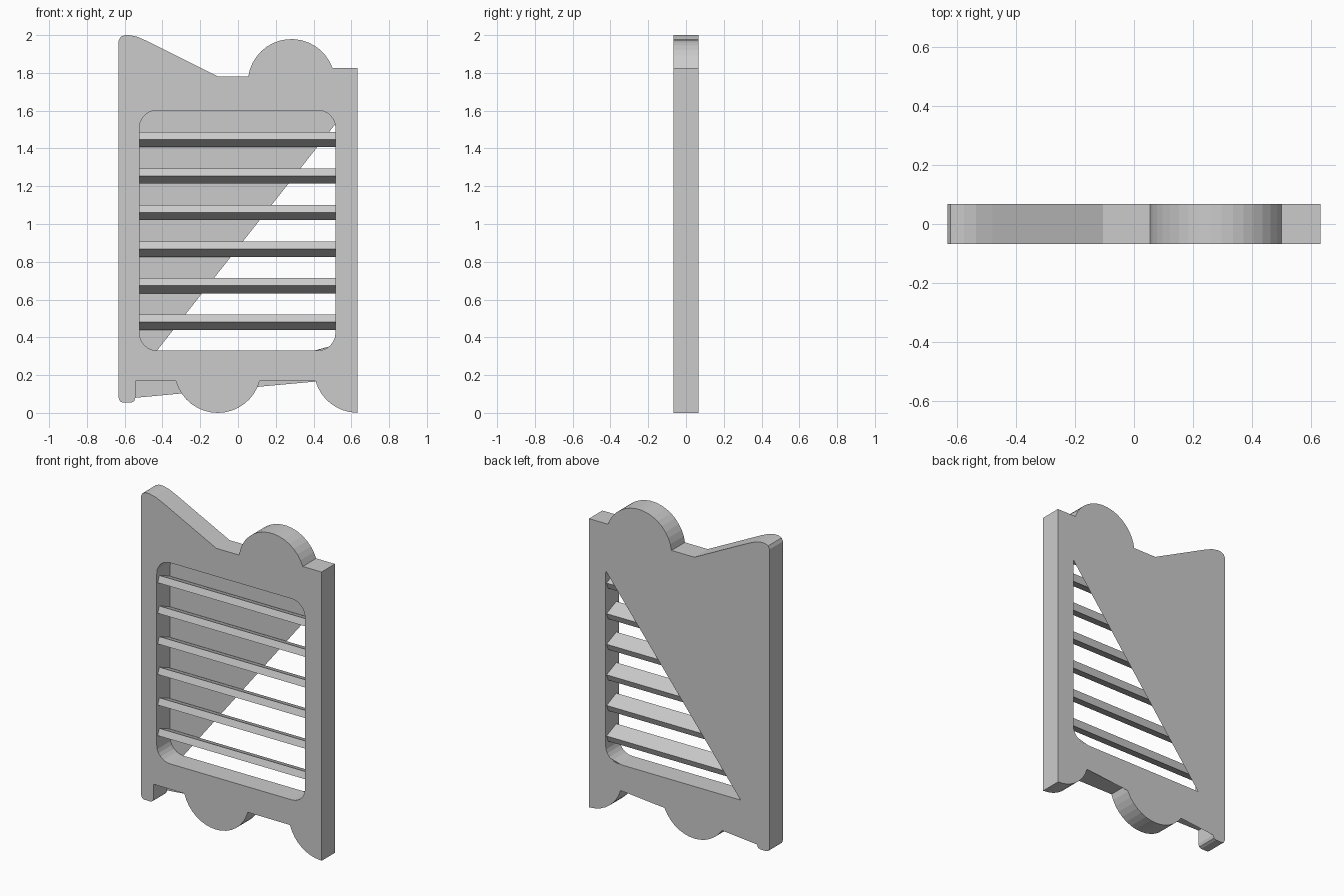
import bpy, bmesh
from math import cos, sin, radians
from mathutils import Vector
from mathutils.geometry import tessellate_polygon

if "Cube" in bpy.data.objects:
    bpy.data.objects.remove(bpy.data.objects["Cube"])

FRONT, BACK = -0.067, 0.067


def arc(cx, cz, r, a0, a1, n):
    """Points along a circular arc in the x-z plane, angles in degrees."""
    return [(cx + r * cos(radians(a0 + (a1 - a0) * i / n)),
             cz + r * sin(radians(a0 + (a1 - a0) * i / n))) for i in range(n + 1)]


def finish(name, bm, recalc=True):
    if recalc:
        bmesh.ops.recalc_face_normals(bm, faces=bm.faces[:])
    me = bpy.data.meshes.new(name)
    bm.to_mesh(me)
    bm.free()
    ob = bpy.data.objects.new(name, me)
    bpy.context.collection.objects.link(ob)
    return ob


# Door outline, clockwise from the lower left foot
outline = [(-0.632, 0.08), (-0.632, 1.97), (-0.622, 1.99), (-0.6, 2.0), (-0.575, 2.0),
           (-0.535, 1.992), (-0.48, 1.968), (-0.105, 1.78)]
outline += arc(0.283, 1.748, 0.231, 172, 20, 16)
outline += [(0.632, 1.827), (0.632, 0.0)]
outline += arc(0.632, 0.231, 0.23, 268, 196, 8)
outline += arc(-0.107, 0.23, 0.23, -15.5, -164.5, 16)
outline += [(-0.543, 0.17), (-0.543, 0.08), (-0.55, 0.062), (-0.565, 0.055),
            (-0.61, 0.055), (-0.625, 0.062)]

# Rounded window opening
L, R, B, T, rad = -0.522, 0.516, 0.33, 1.602, 0.093
window = (arc(R - rad, T - rad, rad, 90, 0, 6) + arc(R - rad, B + rad, rad, 0, -90, 6)
          + arc(L + rad, B + rad, rad, 270, 180, 6) + arc(L + rad, T - rad, rad, 180, 90, 6))

# Frame: front and back panels plus the inner and outer walls
bm = bmesh.new()
loops = (outline, window)
tris = tessellate_polygon([[Vector((x, z, 0)) for x, z in lp] for lp in loops])
sides = [[bm.verts.new((x, y, z)) for lp in loops for x, z in lp] for y in (FRONT, BACK)]
for vs in sides:
    for t in tris:
        bm.faces.new([vs[i] for i in t])
start = 0
for lp in loops:
    n = len(lp)
    for i in range(n):
        a, b = start + i, start + (i + 1) % n
        bm.faces.new((sides[0][a], sides[0][b], sides[1][b], sides[1][a]))
    start += n
finish("door_frame", bm)

# Thin back sheet: covers the window above a diagonal, and part of the lower notches
p, q = (L + rad, B), (R, 1.53)


def above(pt):
    return (q[0] - p[0]) * (pt[1] - p[1]) - (q[1] - p[1]) * (pt[0] - p[0]) > 1e-5


k = 14  # start the loop at the lower left corner
ordered = window[k:] + window[:k]
sheet = [p] + [w for w in ordered if above(w)] + [q]
pieces = [sheet,
          [(-0.543, 0.17), (-0.543, 0.08), (-0.297, 0.103), (-0.328, 0.17)],
          [(0.114, 0.17), (0.104, 0.138), (0.411, 0.166), (0.411, 0.17)],
          [(0.405, 0.33), (0.485, 0.352), (0.47, 0.342), (0.423, 0.33)]]
bm = bmesh.new()
for piece in pieces:
    f = bm.faces.new([bm.verts.new((x, BACK, z)) for x, z in piece])
    f.normal_update()
    if f.normal.y < 0:
        f.normal_flip()
finish("back_sheet", bm, recalc=False)

# Six tilted louvre slats
ang, depth, thick = radians(22.5), 0.106, 0.043
for i in range(6):
    zc = 1.447 - i * 0.1935
    bm = bmesh.new()
    bmesh.ops.create_cube(bm, size=1)
    for v in bm.verts:
        y, z = v.co.y * depth, v.co.z * thick
        v.co = ((L + R) / 2 + v.co.x * (R - L),
                y * cos(ang) + z * sin(ang),
                zc - y * sin(ang) + z * cos(ang))
    finish(f"slat_{i + 1}", bm)
